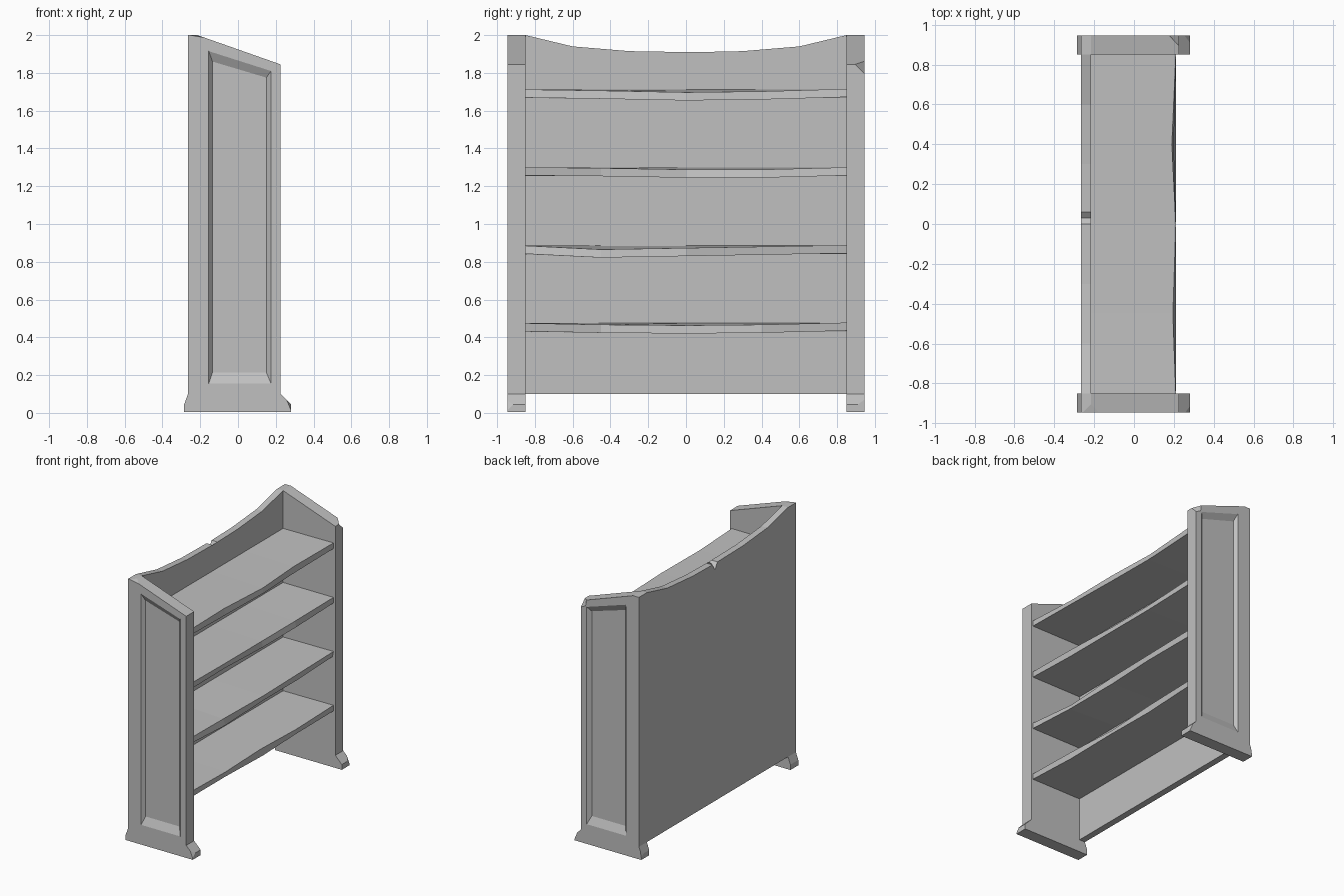
import bpy, bmesh
from mathutils import Vector

if "Cube" in bpy.data.objects:
    bpy.data.objects.remove(bpy.data.objects["Cube"])

grey = bpy.data.materials.new("plain grey")
grey.use_nodes = True
COLOUR = (0.53, 0.53, 0.53, 1)
grey.diffuse_color = COLOUR
grey.node_tree.nodes["Principled BSDF"].inputs["Base Color"].default_value = COLOUR


def finish(name, bm):
    bmesh.ops.recalc_face_normals(bm, faces=bm.faces)
    mesh = bpy.data.meshes.new(name)
    bm.to_mesh(mesh)
    bm.free()
    mesh.materials.append(grey)
    obj = bpy.data.objects.new(name, mesh)
    bpy.context.collection.objects.link(obj)


def chip(bm, corner, size):
    """Break off the corner nearest the given point."""
    vert = min(bm.verts, key=lambda v: (v.co - Vector(corner)).length)
    bmesh.ops.bevel(bm, geom=[vert], offset=size, segments=1,
                    affect='VERTICES', clamp_overlap=True)


def loft(name, sections):
    """Skin a row of four-cornered sections and cap both ends."""
    bm = bmesh.new()
    rows = [[bm.verts.new(p) for p in s] for s in sections]
    for a, b in zip(rows, rows[1:]):
        for i in range(4):
            j = (i + 1) % 4
            bm.faces.new((a[i], a[j], b[j], b[i]))
    bm.faces.new(rows[0])
    bm.faces.new(rows[-1])
    finish(name, bm)


# Side panels: flared foot, sloping top, sunken panel on the outer face
OUTLINE = [(-.285, .005), (.28, .005), (.28, .045), (.225, .1), (.225, 1.845),
           (-.215, 2), (-.265, 2), (-.265, .1), (-.285, .045)]
RIM = [(-.155, .155), (.175, .155), (.175, 1.81), (-.155, 1.915)]
FLOOR = [(-.135, .215), (.15, .215), (.15, 1.775), (-.135, 1.86)]


def side_panel(name, side, chips):
    bm = bmesh.new()

    def ring(points, y):
        return [bm.verts.new((x, side * y, z)) for x, z in points]

    inner, outer = ring(OUTLINE, .85), ring(OUTLINE, .945)
    rim, floor = ring(RIM, .945), ring(FLOOR, .92)
    bm.faces.new(inner)
    bm.faces.new(floor)
    for a, b in ((inner, outer), (rim, floor)):
        for i in range(len(a)):
            j = (i + 1) % len(a)
            bm.faces.new((a[i], a[j], b[j], b[i]))
    # frame around the sunken panel
    for out_ids, rim_ids in (((7, 8, 0, 1, 2, 3), (1, 0)), ((3, 4), (2, 1)),
                             ((4, 5, 6), (3, 2)), ((6, 7), (0, 3))):
        bm.faces.new([outer[i] for i in out_ids] + [rim[i] for i in rim_ids])
    bmesh.ops.recalc_face_normals(bm, faces=bm.faces)
    for corner, size in chips:
        chip(bm, corner, size)
    finish(name, bm)


side_panel("right_side_panel", -1, [((-.215, -.945, 2), .04),
                                    ((.28, -.945, .045), .03)])
side_panel("left_side_panel", 1, [((.225, .945, 1.845), .05),
                                  ((.28, .945, .045), .035),
                                  ((-.285, .945, .045), .025)])

# Back board with a dipped top edge and one notch
TOP_EDGE = [(-.85, 2), (-.6, 1.94), (-.3, 1.915), (0, 1.91), (.03, 1.91),
            (.06, 1.91), (.3, 1.915), (.6, 1.94), (.85, 2)]
loft("back_board", [
    [(-.265, y, .1), (-.215, y, .1), (-.215, y, z),
     (-.265, y, z - (.05 if y == .03 else 0))] for y, z in TOP_EDGE])

# Shelves: sag along the length, with worn upper and lower front edges
STATIONS = (-.85, -.45, 0, .4, .85)
SHELVES = [
    ("bottom_shelf", .475, (0, -.008, -.012, -.008, .003), (0, 0, .02, 0, 0), (0, .01, 0, .01, 0)),
    ("lower_shelf", .885, (0, -.02, -.012, -.005, .003), (0, .02, 0, 0, 0), (0, 0, .01, 0, .01)),
    ("upper_shelf", 1.3, (0, -.004, -.012, -.012, 0), (0, 0, .01, .01, 0), (0, .01, 0, 0, 0)),
    ("top_shelf", 1.712, (0, -.006, -.015, -.01, .003), (0, .015, 0, .02, 0), (0, 0, 0, .01, 0)),
]
for name, height, sag, worn_top, worn_low in SHELVES:
    loft(name, [
        [(-.22, y, height - .045), (.21 - low, y, height + s - .043),
         (.21 - top, y, height + s), (-.22, y, height)]
        for y, s, top, low in zip(STATIONS, sag, worn_top, worn_low)])
